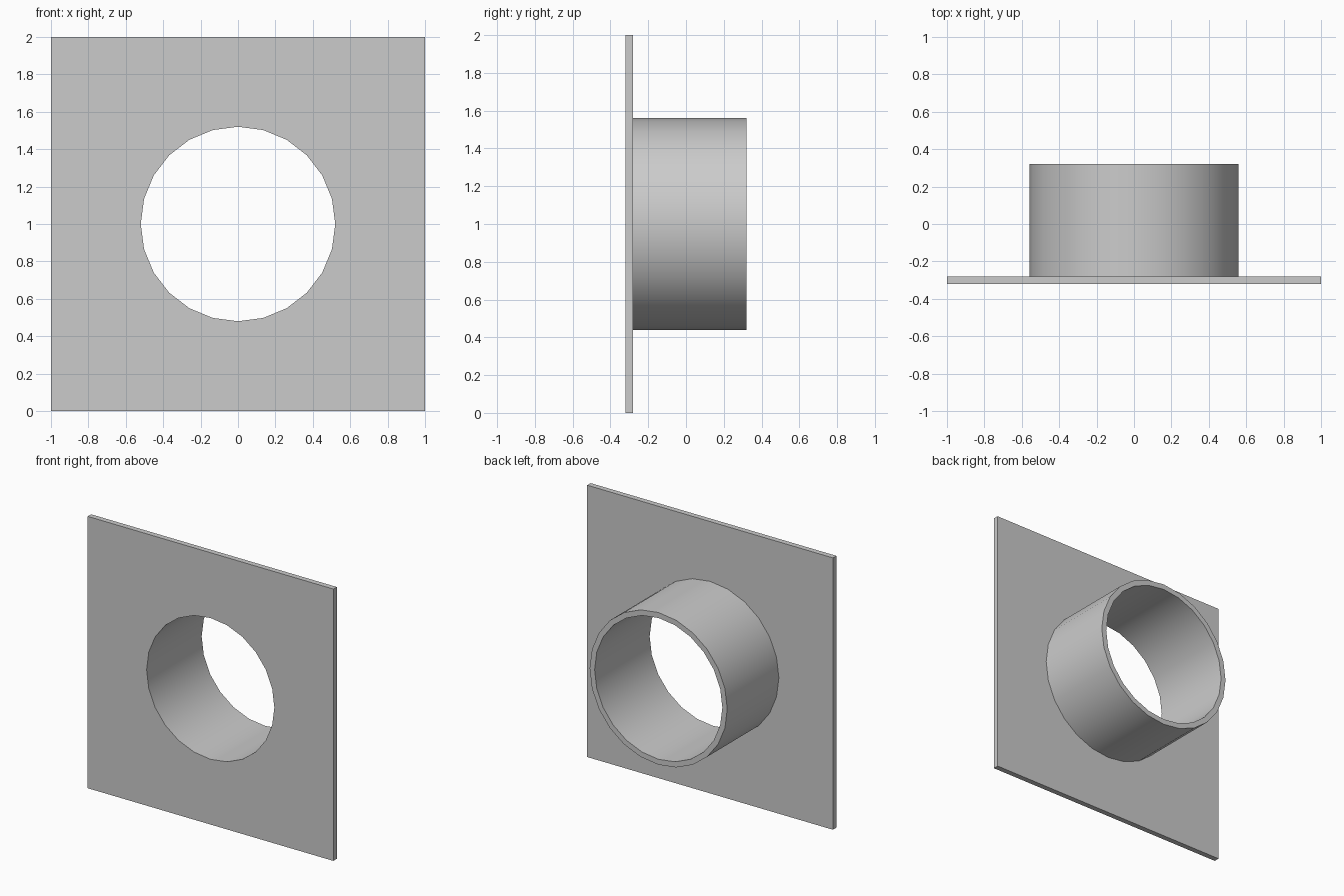
import bpy
import bmesh
import math

SIDES = 24
HOLE, TUBE = 0.52, 0.56
FRONT, PLATE_BACK, TUBE_BACK = -0.32, -0.28, 0.32

cube = bpy.data.objects.get("Cube")
if cube:
    bpy.data.objects.remove(cube, do_unlink=True)

grey = bpy.data.materials.new("light grey")
grey.use_nodes = True
colour = (0.6, 0.6, 0.6, 1)
grey.diffuse_color = colour
grey.node_tree.nodes["Principled BSDF"].inputs["Base Color"].default_value = colour


def circle(radius):
    return lambda angle: radius


def square(half):
    return lambda angle: half / max(abs(math.cos(angle)), abs(math.sin(angle)))


def ring_solid(name, outer, inner, y0, y1):
    """Closed ring around the y axis with the given outer and inner outlines."""
    bm = bmesh.new()
    loops = []
    for outline, y in ((outer, y0), (outer, y1), (inner, y1), (inner, y0)):
        loop = []
        for i in range(SIDES):
            a = math.tau * i / SIDES
            r = outline(a)
            loop.append(bm.verts.new((r * math.cos(a), y, 1 + r * math.sin(a))))
        loops.append(loop)
    for k in range(4):
        a, b = loops[k], loops[(k + 1) % 4]
        for i in range(SIDES):
            j = (i + 1) % SIDES
            bm.faces.new((a[i], a[j], b[j], b[i]))
    bmesh.ops.recalc_face_normals(bm, faces=bm.faces)
    mesh = bpy.data.meshes.new(name)
    bm.to_mesh(mesh)
    bm.free()
    mesh.materials.append(grey)
    obj = bpy.data.objects.new(name, mesh)
    bpy.context.collection.objects.link(obj)
    bpy.ops.object.select_all(action="DESELECT")
    obj.select_set(True)
    bpy.context.view_layer.objects.active = obj
    bpy.ops.object.shade_smooth_by_angle(angle=math.radians(30))
    return obj


# Square mounting plate with a round opening
ring_solid("mounting_plate", square(1), circle(HOLE), FRONT, PLATE_BACK)

# Duct collar behind the plate
ring_solid("duct_collar", circle(TUBE), circle(HOLE), PLATE_BACK, TUBE_BACK)
